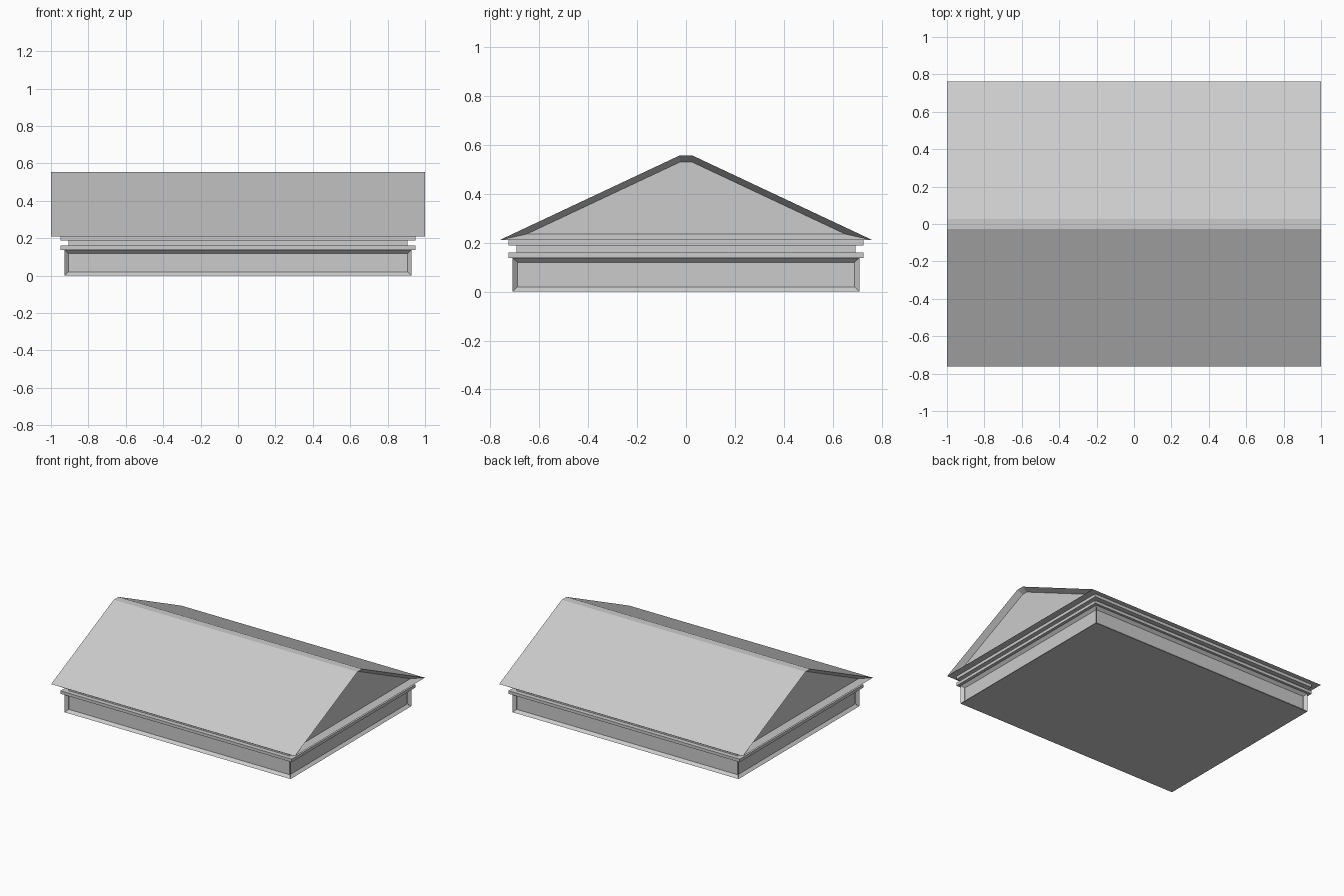
import bpy, bmesh

if "Cube" in bpy.data.objects:
    bpy.data.objects.remove(bpy.data.objects["Cube"])


def finish(name, bm):
    bmesh.ops.recalc_face_normals(bm, faces=bm.faces[:])
    mesh = bpy.data.meshes.new(name)
    bm.to_mesh(mesh)
    bm.free()
    obj = bpy.data.objects.new(name, mesh)
    bpy.context.collection.objects.link(obj)
    return obj


def recess(bm, faces, border, depth):
    """Sink a framed panel into each of the given faces."""
    bm.normal_update()
    bmesh.ops.inset_individual(bm, faces=faces, thickness=border,
                               depth=0, use_even_offset=True)
    for f in faces:
        bmesh.ops.translate(bm, verts=f.verts[:], vec=-f.normal * depth)


def loft(bm, rings):
    """Closed solid through a list of rings with equal point counts."""
    loops = [[bm.verts.new(p) for p in ring] for ring in rings]
    n = len(loops[0])
    sides = []
    for a, b in zip(loops, loops[1:]):
        sides.append([bm.faces.new((a[i], a[(i + 1) % n], b[(i + 1) % n], b[i]))
                      for i in range(n)])
    caps = [bm.faces.new(loops[0][::-1]), bm.faces.new(loops[-1])]
    bmesh.ops.recalc_face_normals(bm, faces=bm.faces[:])
    return sides, caps


# Panelled base with stepped mouldings: (half width x, half depth y, z)
X, Y = 0.927, 0.708
steps = [(0, 0.0), (0, 0.138), (0.022, 0.138), (0.022, 0.16), (-0.02, 0.16),
         (-0.02, 0.188), (0.022, 0.188), (0.022, 0.21)]
rings = []
for out, z in steps:
    hx, hy = X + out, Y + out * 0.8
    rings.append([(-hx, -hy, z), (hx, -hy, z), (hx, hy, z), (-hx, hy, z)])
bm = bmesh.new()
sides, caps = loft(bm, rings)
recess(bm, sides[0], 0.019, 0.02)
finish("panelled_base", bm)

# Gabled roof with recessed pediments at both ends
gable = [(-0.762, 0.21), (0.762, 0.21), (0.028, 0.555), (-0.028, 0.555)]
bm = bmesh.new()
sides, caps = loft(bm, [[(x, y, z) for y, z in gable] for x in (-1, 1)])
recess(bm, caps, 0.025, 0.04)
finish("gabled_roof", bm)
